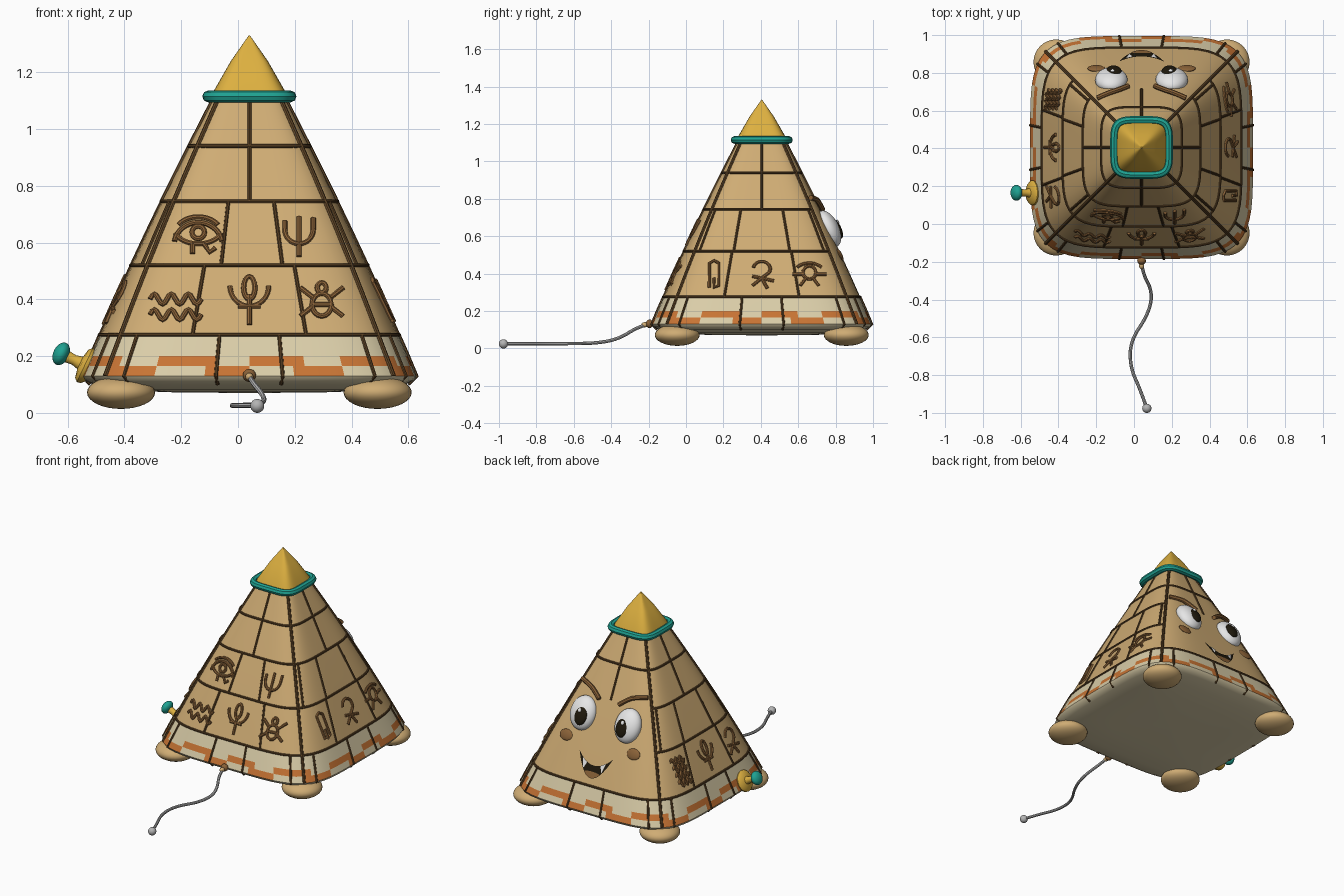
import bpy, math
from math import sin, cos, pi, radians
from mathutils import Vector, Matrix

old = bpy.data.objects.get("Cube")
if old:
    bpy.data.objects.remove(old, do_unlink=True)

CENTRE = Vector((0.04, 0.405, 0))
POWER = 4.6                      # squareness of the rounded plan
RIM, TOP = 0.13, 1.12
FRONT, RIGHT, BACK, LEFT = range(4)
made = []


def material(name, code):
    rgb = [int(code[i:i + 2], 16) / 255 for i in (0, 2, 4)]
    col = [c / 12.92 if c < 0.04 else ((c + 0.055) / 1.055) ** 2.4 for c in rgb] + [1]
    m = bpy.data.materials.new(name)
    m.use_nodes = True
    m.diffuse_color = col
    m.node_tree.nodes["Principled BSDF"].inputs["Base Color"].default_value = col
    return m


sand = material("sand", "CFAC74")
cream = material("cream", "DACDA8")
orange = material("orange", "C87434")
groove = material("dark brown", "5E4426")
brown = material("brown", "8A6238")
gold = material("gold", "DDB040")
teal = material("teal", "1FA292")
white = material("white", "E6E6E6")
grey = material("grey", "B4B4B4")
black = material("black", "1E180C")


# ---- helpers ----
def half(z):
    t = (z - RIM) / (TOP - RIM)
    return 0.59 + (0.12 - 0.59) * t + 0.012 * sin(pi * max(t, 0))


def plan(r, a, power=POWER):
    k = (abs(cos(a)) ** power + abs(sin(a)) ** power) ** (-1 / power)
    return r * k * cos(a), r * k * sin(a)


def surf(side, u, z, off=0.0):
    """Point on a pyramid side: u runs to the right seen from outside."""
    h = half(z)
    d = h * (1 - min(abs(u / h), 0.99) ** POWER) ** (1 / POWER) + off * 0.9
    return CENTRE + Matrix.Rotation(side * pi / 2, 3, 'Z') @ Vector((u, -d, z + off * 0.43))


def frame(side, u, z, off=0.0):
    """Matrix with local x along the side, y up the slope and z outward."""
    turn = Matrix.Rotation(side * pi / 2, 4, 'Z') @ Matrix.Rotation(radians(64.5), 4, 'X')
    return Matrix.Translation(surf(side, u, z, off)) @ turn


def mesh_object(name, verts, faces, mats):
    me = bpy.data.meshes.new(name)
    me.from_pydata(verts, [], faces)
    ob = bpy.data.objects.new(name, me)
    bpy.context.collection.objects.link(ob)
    for m in mats:
        me.materials.append(m)
    made.append(ob)
    return ob


def loft(name, profile, mats, power=POWER, seg=96, matrix=None):
    verts = [(*plan(r, 2 * pi * i / seg, power), z) for r, z in profile for i in range(seg)]
    faces = [(j * seg + i, j * seg + (i + 1) % seg, (j + 1) * seg + (i + 1) % seg, (j + 1) * seg + i)
             for j in range(len(profile) - 1) for i in range(seg)]
    last = (len(profile) - 1) * seg
    faces += [tuple(range(seg))[::-1], tuple(range(last, last + seg))]
    ob = mesh_object(name, verts, faces, mats)
    ob.matrix_world = matrix or Matrix.Translation(CENTRE)
    return ob


def tubes(name, paths, radius, mat, cyclic=False, kind='POLY'):
    cu = bpy.data.curves.new(name, 'CURVE')
    cu.dimensions = '3D'
    cu.bevel_depth, cu.bevel_resolution, cu.use_fill_caps = radius, 2, True
    for path in paths:
        sp = cu.splines.new(kind)
        sp.points.add(len(path) - 1)
        for p, co in zip(sp.points, path):
            p.co = (*co, 1)
        sp.use_cyclic_u = cyclic
        if kind == 'NURBS':
            sp.order_u, sp.use_endpoint_u = 3, True
    cu.materials.append(mat)
    ob = bpy.data.objects.new(name, cu)
    bpy.context.collection.objects.link(ob)
    bpy.ops.object.select_all(action='DESELECT')
    ob.select_set(True)
    bpy.context.view_layer.objects.active = ob
    bpy.ops.object.convert(target='MESH')
    made.append(bpy.context.view_layer.objects.active)


def ball(name, matrix, size, mat, shift=(0, 0, 0)):
    bpy.ops.mesh.primitive_uv_sphere_add(segments=32, ring_count=16)
    ob = bpy.context.object
    ob.name = name
    ob.matrix_world = matrix @ Matrix.Translation(shift) @ Matrix.Diagonal((*size, 1))
    ob.data.materials.append(mat)
    made.append(ob)


def plate(name, u0, u1, low, high, off, mat, cols=16):
    """Thin painted strip on the back between two height rules."""
    us = [u0 + (u1 - u0) * i / cols for i in range(cols + 1)]
    verts = [surf(BACK, u, f(u), off) for u in us for f in (low, high)]
    faces = [(2 * i, 2 * i + 2, 2 * i + 3, 2 * i + 1) for i in range(cols)]
    mesh_object(name, verts, faces, [mat])


# ---- body with the stepped painted band ----
levels = [RIM, 0.165, 0.2, 0.275, 0.4, 0.52, 0.65, 0.745, 0.84, 0.94, 1.03, TOP]
under = [(0.02, 0.07), (0.3, 0.073), (0.46, 0.083), (0.55, 0.1), (0.582, 0.115)]
body = loft("body", under + [(half(z), z) for z in levels], [sand, cream, orange])
for f in body.data.polygons:
    z = f.center.z
    cell = int((math.atan2(f.center.y, f.center.x) % (2 * pi)) / (2 * pi) * 96) % 8
    if z > 0.275:
        f.material_index = 0
    elif 0.165 < z < 0.2 and cell < 5 or RIM < z < 0.165 and cell > 3:
        f.material_index = 2
    else:
        f.material_index = 1

# ---- gold tip and teal collar ----
loft("tip", [(0.132, 1.115), (0.128, 1.13), (0.065, 1.24), (0.002, 1.33)], [gold])
ring = [CENTRE + Vector((*plan(0.145, 2 * pi * i / 64), 1.115)) for i in range(64)]
tubes("collar", [ring], 0.021, teal, cyclic=True)


# ---- block joints ----
def belt(z, a0, a1):
    return [CENTRE + Vector((*plan(half(z) + 0.001, radians(a0 + (a1 - a0) * i / 72)), z))
            for i in range(73)]


tubes("course_joints", [belt(0.94, 0, 360), belt(0.275, 0, 360),
                        belt(0.745, 135, 405), belt(0.52, 135, 405)], 0.007, groove)
corners = []
for k in range(4):
    a = pi / 4 + k * pi / 2
    corners.append([CENTRE + Vector((*plan(half(z), a), z)) for z in levels])
tubes("corner_joints", corners, 0.009, groove)

joints = []
for side in range(4):
    rows = [(0.94, 1.1, (0,)), (0.745, 0.94, (0,)), (RIM, 0.275, (-0.75, -0.2, 0.2, 0.75))]
    if side != BACK:
        rows += [(0.52, 0.745, (-0.24, 0.28) if side == FRONT else (-0.8, -0.36, 0.36, 0.8)),
                 (0.275, 0.52, (-0.38, 0.38))]
    for z0, z1, places in rows:
        for p in places:
            path = [surf(side, p * half(z), z) for z in (z1, (z0 + z1) / 2, z0)]
            if z0 == RIM:
                end = path[-1]
                path.append(CENTRE + (end - CENTRE) * 0.95 + Vector((0, 0, -0.022)))
            joints.append(path)
tubes("upright_joints", joints, 0.007, groove)


# ---- carved signs, each a few strokes in local coordinates ----
def arc(x, y, rx, ry, a0=0, a1=360, n=16):
    return [(x + rx * cos(radians(a0 + (a1 - a0) * i / n)),
             y + ry * sin(radians(a0 + (a1 - a0) * i / n))) for i in range(n + 1)]


def wave(y, w):
    return [(-w + 2 * w * i / 24, y + 0.018 * sin(i * pi / 4)) for i in range(25)]


lids = [arc(0, -0.045, 0.085, 0.08, 10, 170), arc(0, 0.015, 0.085, 0.055, 200, 340)]
signs = {
    "waves": [wave(0.025, 0.09), wave(-0.03, 0.09)],
    "tall_waves": [wave(y, 0.05) for y in (0.06, 0.02, -0.02, -0.06)],
    "lotus": [[(0, 0.02), (0, -0.085)], arc(0, 0.045, 0.02, 0.04),
              arc(0, 0.05, 0.068, 0.07, 180, 360), [(-0.04, -0.02), (0.04, -0.02)]],
    "beetle": [arc(0, -0.01, 0.034, 0.04), arc(0, 0.05, 0.016, 0.018), [(-0.034, -0.01), (0.034, -0.01)]]
    + [[(s * 0.03, t * 0.015), (s * 0.075, t * 0.05)] for s in (1, -1) for t in (1, -1)],
    "eye": lids + [arc(0, 0, 0.022, 0.022), arc(0, -0.01, 0.085, 0.065, 35, 145),
                   [(-0.02, -0.04), (-0.02, -0.075)], [(0.02, -0.04), (0.04, -0.07), (0.06, -0.055)]],
    "fork": [[(0, 0.065), (0, -0.075)], arc(0, 0.02, 0.05, 0.05, 180, 360),
             [(-0.05, 0.02), (-0.05, 0.05)], [(0.05, 0.02), (0.05, 0.06)]],
    "gate": [[(-0.025, -0.07), (-0.025, 0.06), (0, 0.075), (0.025, 0.06), (0.025, -0.06),
              (0, -0.07), (0, -0.02)]],
    "hook": [arc(0, 0.03, 0.045, 0.04, -30, 170), [(0.04, 0.01), (0, -0.02), (-0.05, -0.06)],
             [(0, -0.02), (0.03, -0.075)], [(-0.05, -0.01), (0.065, -0.035)]],
    "watcher": [arc(0, 0.01, 0.035, 0.035), arc(0, 0.0, 0.085, 0.06, 40, 140),
                [(-0.09, 0.0), (-0.035, 0.0)], [(0.035, 0.0), (0.09, 0.0)],
                [(-0.02, -0.02), (-0.05, -0.06)], [(0.02, -0.02), (0.05, -0.06)]],
}
for side, sign, u, z in [
        (FRONT, "eye", -0.18, 0.635), (FRONT, "fork", 0.175, 0.625),
        (FRONT, "waves", -0.26, 0.375), (FRONT, "lotus", 0, 0.395), (FRONT, "beetle", 0.255, 0.39),
        (RIGHT, "gate", -0.255, 0.395), (RIGHT, "hook", 0, 0.395), (RIGHT, "watcher", 0.255, 0.395),
        (LEFT, "tall_waves", -0.255, 0.39), (LEFT, "lotus", 0, 0.395), (LEFT, "hook", 0.255, 0.39)]:
    tubes("sign_" + sign, [[surf(side, u + x, z + y, 0.002) for x, y in stroke]
                           for stroke in signs[sign]], 0.009, brown)

# ---- face ----
for s, word in ((1, "right"), (-1, "left")):
    spot = frame(BACK, s * 0.16, 0.64)
    ball(word + "_eye", spot, (0.086, 0.105, 0.055), white)
    ball(word + "_pupil", spot, (0.042, 0.058, 0.022), black, (-s * 0.012, -0.018, 0.041))
    ball(word + "_glint", spot, (0.011, 0.013, 0.006), white, (-s * 0.006, 0.012, 0.06))
    ball(word + "_cheek", frame(BACK, s * 0.24, 0.5), (0.046, 0.034, 0.012), brown)
    brow = [surf(BACK, s * u, z, 0.014) for u, z in
            ((0.07, 0.735), (0.12, 0.775), (0.17, 0.795), (0.235, 0.8))]
    tubes(word + "_brow", [brow], 0.014, brown, kind='NURBS')


def lip(u):
    return 0.385 + 0.06 * (u / 0.12) ** 2


def jaw(u):
    return 0.315 + 0.13 * (u / 0.12) ** 2


plate("mouth", -0.12, 0.12, jaw, lip, 0.005, black)
plate("tongue", -0.055, 0.055, jaw, lambda u: 0.352 - 2 * u * u, 0.008, brown)
for s, word in ((1, "right"), (-1, "left")):
    plate(word + "_fang", s * 0.065 - 0.018, s * 0.065 + 0.018,
          lambda u: lip(u) - 0.045 * (1 - abs(u - s * 0.065) / 0.018), lip, 0.009, white)

# ---- feet ----
for x in (-1, 1):
    for y in (-1, 1):
        word = ("front" if y < 0 else "back") + ("_left" if x > 0 else "_right")
        spot = Matrix.Translation(CENTRE + Vector((x * 0.452, y * 0.452, 0.072)))
        ball(word + "_foot", spot, (0.12, 0.12, 0.058), sand)

# ---- side crank ----
hub = frame(LEFT, 0.24, 0.165)
loft("crank_flange", [(0.05, -0.02), (0.064, -0.005), (0.066, 0.008), (0.055, 0.02), (0.024, 0.026),
                      (0.018, 0.05), (0.022, 0.085)], [gold], 2, 32, hub)
ball("crank_knob", hub, (0.042, 0.042, 0.028), teal, (0, 0, 0.1))

# ---- tail cord ----
tail = [(0.04, -0.18, 0.135), (0.04, -0.25, 0.12), (0.1, -0.36, 0.05), (0.075, -0.48, 0.028),
        (-0.02, -0.62, 0.026), (-0.02, -0.76, 0.026), (0.035, -0.88, 0.026), (0.068, -0.977, 0.025)]
tubes("tail_cord", [tail], 0.009, grey, kind='NURBS')
ball("tail_bead", Matrix.Translation((0.068, -0.976, 0.0245)), (0.0245,) * 3, grey)
ball("tail_root", Matrix.Translation((0.04, -0.195, 0.132)), (0.023, 0.02, 0.023), brown)
ball("tail_collar", Matrix.Translation((0.04, -0.22, 0.127)), (0.014, 0.018, 0.014), sand)

# ---- shading ----
bpy.ops.object.select_all(action='DESELECT')
for ob in made:
    ob.select_set(True)
bpy.context.view_layer.objects.active = made[0]
bpy.ops.object.shade_smooth_by_angle(angle=radians(40))
